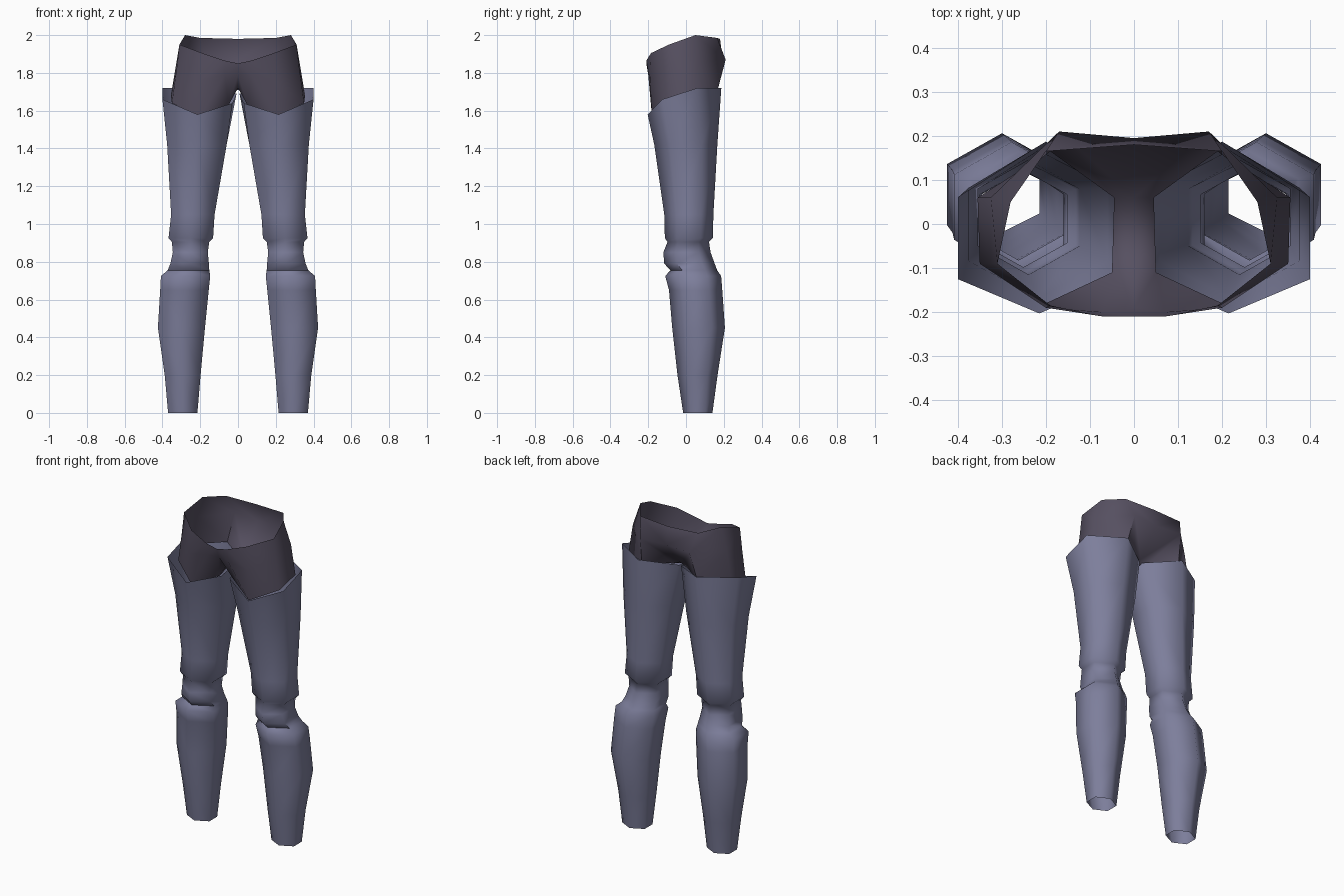
import bpy, bmesh, math


def material(name, color):
    m = bpy.data.materials.new(name)
    m.diffuse_color = (*color, 1)
    return m


LEG = material("slate blue", (0.205, 0.21, 0.33))
HIP = material("dark plum grey", (0.093, 0.08, 0.119))


def make(name, verts, faces, mat, angle):
    me = bpy.data.meshes.new(name)
    me.from_pydata(verts, [], faces)
    me.materials.append(mat)
    ob = bpy.data.objects.new(name, me)
    bpy.context.collection.objects.link(ob)
    bm = bmesh.new()
    bm.from_mesh(me)
    bmesh.ops.recalc_face_normals(bm, faces=bm.faces)
    bm.to_mesh(me)
    bm.free()
    # mirror to the other side
    mod = ob.modifiers.new("Mirror", 'MIRROR')
    mod.use_clip = True
    bpy.ops.object.select_all(action='DESELECT')
    ob.select_set(True)
    bpy.context.view_layer.objects.active = ob
    bpy.ops.object.modifier_apply(modifier=mod.name)
    bpy.ops.object.shade_smooth_by_angle(angle=math.radians(angle))
    return ob


# legs: open six-sided tubes; z, inner x, outer x, front y, back y
sections = [
    (0.00, 0.215, 0.370, -0.015, 0.140),
    (0.20, 0.198, 0.388, -0.045, 0.167),
    (0.45, 0.175, 0.424, -0.073, 0.206),
    (0.65, 0.155, 0.412, -0.090, 0.192),
    (0.725, 0.147, 0.408, -0.110, 0.186),
    (0.755, 0.152, 0.372, -0.082, 0.165),
    (0.79, 0.154, 0.358, -0.115, 0.152),
    (0.85, 0.160, 0.345, -0.120, 0.130),
    (0.905, 0.152, 0.350, -0.098, 0.122),
    (0.925, 0.132, 0.368, -0.112, 0.142),
    (1.05, 0.124, 0.354, -0.115, 0.145),
    (1.42, 0.060, 0.375, -0.168, 0.166),
]
verts, faces = [], []
for z, x0, x1, y0, y1 in sections:
    c, q, xm = (y0 + y1) / 2, (y1 - y0) / 4, (x0 + x1) / 2
    verts += [(xm, y0, z), (x1, c - q, z), (x1, c + q, z),
              (xm, y1, z), (x0, c + q, z), (x0, c - q, z)]
# slanted thigh rim
verts += [(0.215, -0.203, 1.58), (0.40, -0.125, 1.66), (0.40, 0.06, 1.72),
          (0.20, 0.187, 1.72), (0.008, 0.06, 1.69), (0.03, -0.125, 1.64)]
for r in range(len(sections)):
    for i in range(6):
        j = (i + 1) % 6
        faces.append((r * 6 + i, r * 6 + j, r * 6 + 6 + j, r * 6 + 6 + i))
make("legs", verts, faces, LEG, 65)

# hips: waist rim, widest band, leg opening and crotch strip
rim = [(0, -0.21, 1.85), (0.07, -0.21, 1.865), (0.19, -0.185, 1.905),
       (0.31, -0.09, 1.95), (0.28, 0.05, 2.0), (0.20, 0.165, 1.985), (0, 0.18, 1.98)]
band = [(0, -0.19, 1.79), (0.07, -0.20, 1.79), (0.20, -0.19, 1.76),
        (0.325, -0.09, 1.82), (0.325, 0.06, 1.86), (0.17, 0.21, 1.87), (0, 0.195, 1.87)]
opening = [(0.05, -0.11, 1.63), (0.20, -0.18, 1.57), (0.35, -0.09, 1.64),
           (0.355, 0.06, 1.68), (0.19, 0.165, 1.70), (0.045, 0.06, 1.69)]
crotch = [(0, -0.10, 1.72), (0, 0.06, 1.71)]
faces = [(i, i + 1, i + 8, i + 7) for i in range(6)]
faces += [(7 + i, 8 + i, 14 + i, 13 + i) for i in range(1, 5)]
faces += [(7, 8, 14, 20), (12, 13, 21, 19), (12, 19, 18), (20, 14, 19, 21)]
make("hips", rim + band + opening + crotch, faces, HIP, 60)
